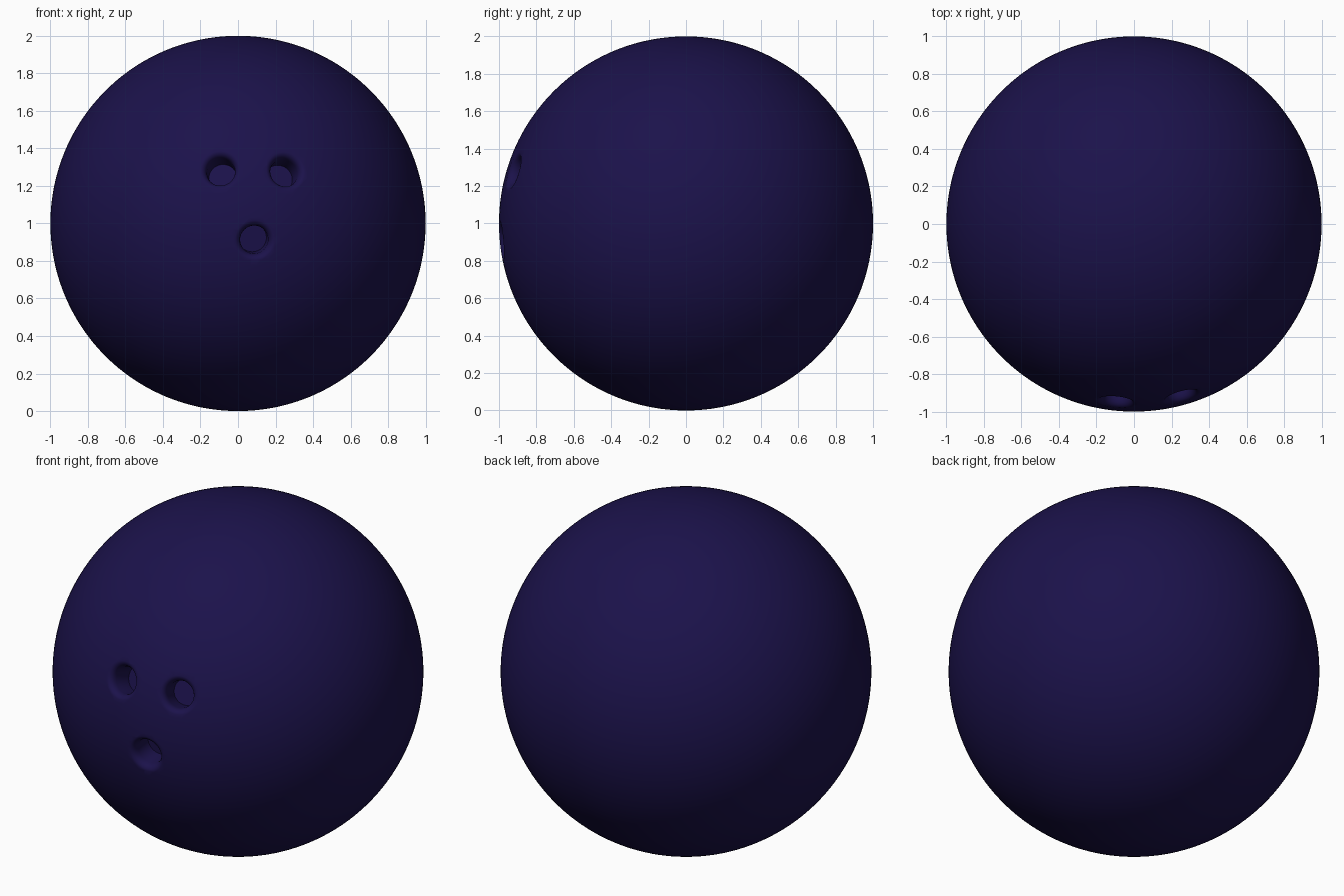
import bpy, bmesh, math
from mathutils import Vector

if "Cube" in bpy.data.objects:
    bpy.data.objects.remove(bpy.data.objects["Cube"])

mat = bpy.data.materials.new("deep_blue")
mat.diffuse_color = (0.011, 0.006, 0.07, 1)
mat.use_nodes = True
mat.node_tree.nodes["Principled BSDF"].inputs["Base Color"].default_value = mat.diffuse_color
CENTRE = Vector((0, 0, 1))

# Ball: subdivided cube projected to a sphere
bm = bmesh.new()
bmesh.ops.create_cube(bm, size=2)
bmesh.ops.subdivide_edges(bm, edges=bm.edges[:], cuts=47, use_grid_fill=True)
for v in bm.verts:
    v.co = Vector([math.tan(c * math.pi / 4) for c in v.co]).normalized()
mesh = bpy.data.meshes.new("ball")
bm.to_mesh(mesh)
bm.free()
ball = bpy.data.objects.new("ball", mesh)
ball.location = CENTRE
ball.data.materials.append(mat)
bpy.context.collection.objects.link(ball)


def hole_cutter(name, x, z, depth):
    """Round drill with a flared mouth, pointing at the ball's centre."""
    y = -math.sqrt(1 - x * x - z * z)
    axis = Vector((x, y, z))
    profile = [(0.0, 1 - depth), (0.075, 1 - depth), (0.075, 0.955), (0.079, 0.972),
               (0.086, 0.984), (0.097, 0.992), (0.112, 0.9955), (0.112, 1.05), (0.0, 1.05)]
    n = 48
    bm = bmesh.new()
    rings = []
    for r, h in profile:
        if r == 0:
            rings.append([bm.verts.new((0, 0, h))] * n)
        else:
            rings.append([bm.verts.new((r * math.cos(2 * math.pi * i / n),
                                        r * math.sin(2 * math.pi * i / n), h)) for i in range(n)])
    for a, b in zip(rings, rings[1:]):
        for i in range(n):
            j = (i + 1) % n
            bm.faces.new(list(dict.fromkeys((a[i], a[j], b[j], b[i]))))
    bmesh.ops.recalc_face_normals(bm, faces=bm.faces[:])
    me = bpy.data.meshes.new(name)
    bm.to_mesh(me)
    bm.free()
    me.materials.append(mat)
    ob = bpy.data.objects.new(name, me)
    ob.location = CENTRE
    ob.rotation_mode = 'QUATERNION'
    ob.rotation_quaternion = axis.to_track_quat('Z', 'Y')
    bpy.context.collection.objects.link(ob)
    ob.hide_render = True
    return ob


# Two finger holes and a thumb hole
cutters = [hole_cutter("left_finger_cutter", -0.095, 0.285, 0.15),
           hole_cutter("right_finger_cutter", 0.255, 0.28, 0.15),
           hole_cutter("thumb_cutter", 0.09, -0.09, 0.15)]
bpy.context.view_layer.objects.active = ball
ball.select_set(True)
for c in cutters:
    mod = ball.modifiers.new("drill", 'BOOLEAN')
    mod.operation = 'DIFFERENCE'
    mod.solver = 'EXACT'
    mod.object = c
    bpy.ops.object.modifier_apply(modifier=mod.name)
for c in cutters:
    bpy.data.objects.remove(c)

bpy.ops.object.shade_smooth_by_angle(angle=math.radians(35))
